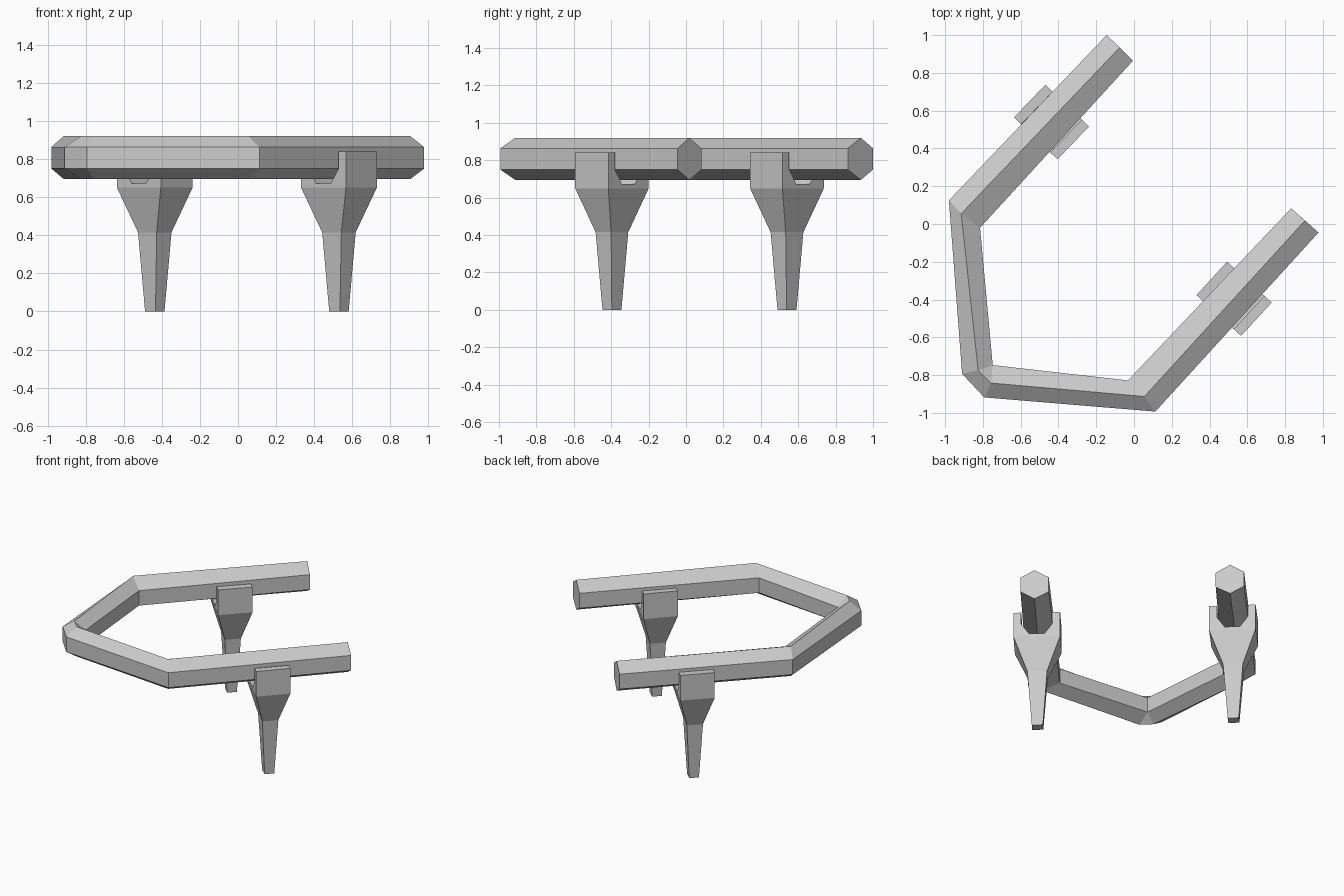
import bpy, bmesh
from math import radians
from mathutils import Matrix

if "Cube" in bpy.data.objects:
    bpy.data.objects.remove(bpy.data.objects["Cube"])


def make_object(name, bm):
    bmesh.ops.remove_doubles(bm, verts=bm.verts, dist=0.0005)
    bmesh.ops.recalc_face_normals(bm, faces=bm.faces)
    mesh = bpy.data.meshes.new(name)
    bm.to_mesh(mesh)
    bm.free()
    obj = bpy.data.objects.new(name, mesh)
    bpy.context.collection.objects.link(obj)
    return obj


# Hexagonal bent rail: each station is (outer edge, ridge, inner edge) in plan
stations = [
    ((-0.145, 1.0), (-0.075, 0.935), (-0.005, 0.865)),
    ((-0.98, 0.125), (-0.915, 0.055), (-0.815, -0.02)),
    ((-0.91, -0.793), (-0.825, -0.775), (-0.748, -0.747)),
    ((-0.793, -0.918), (-0.757, -0.842), (-0.748, -0.747)),
    ((0.113, -0.993), (0.055, -0.913), (-0.032, -0.828)),
    ((0.977, -0.045), (0.905, 0.018), (0.832, 0.083)),
]
Z_BOTTOM, Z_LOW, Z_HIGH, Z_TOP = 0.695, 0.75, 0.863, 0.92
bm = bmesh.new()
rings = []
for outer, ridge, inner in stations:
    section = [(*ridge, Z_TOP), (*inner, Z_HIGH), (*inner, Z_LOW),
               (*ridge, Z_BOTTOM), (*outer, Z_LOW), (*outer, Z_HIGH)]
    rings.append([bm.verts.new(p) for p in section])
for a, b in zip(rings, rings[1:]):
    for i in range(6):
        j = (i + 1) % 6
        # the inner corner shares one point, so its flat side collapses
        if (a[i].co - b[i].co).length < 1e-6 and (a[j].co - b[j].co).length < 1e-6:
            continue
        bm.faces.new((a[i], a[j], b[j], b[i]))
bm.faces.new(rings[0])
bm.faces.new(rings[-1])
make_object("bent_rail", bm)


# Forked post: levels are (z, half width across rail, half depth along rail)
LEVELS = [(0.0, 0.038, 0.034), (0.415, 0.068, 0.056), (0.65, 0.16, 0.12)]
# right half of the notch, from prong tip down to the slot floor
NOTCH = [(0.16, 0.84), (0.107, 0.84), (0.107, 0.75), (0.052, 0.672)]


def forked_post(name, x, y, angle):
    bm = bmesh.new()
    right = [(w, z, d) for z, w, d in LEVELS] + [(w, z, 0.12) for w, z in NOTCH]
    outline = right + [(-w, z, d) for w, z, d in reversed(right)]
    n, last = len(outline), len(outline) - 1
    front, back = [[bm.verts.new((s * d, w, z)) for w, z, d in outline] for s in (1, -1)]
    for i in range(n):
        j = (i + 1) % n
        bm.faces.new((front[i], front[j], back[j], back[i]))
    for side in (front, back):
        for i in (0, 1):
            bm.faces.new((side[i], side[i + 1], side[last - i - 1], side[last - i]))
        bm.faces.new(side[2:last - 1])
    bm.transform(Matrix.Translation((x, y, 0)) @ Matrix.Rotation(radians(angle), 4, 'Z'))
    make_object(name, bm)


forked_post("left_forked_post", -0.437, 0.54, 46)
forked_post("right_forked_post", 0.53, -0.396, 47.5)
